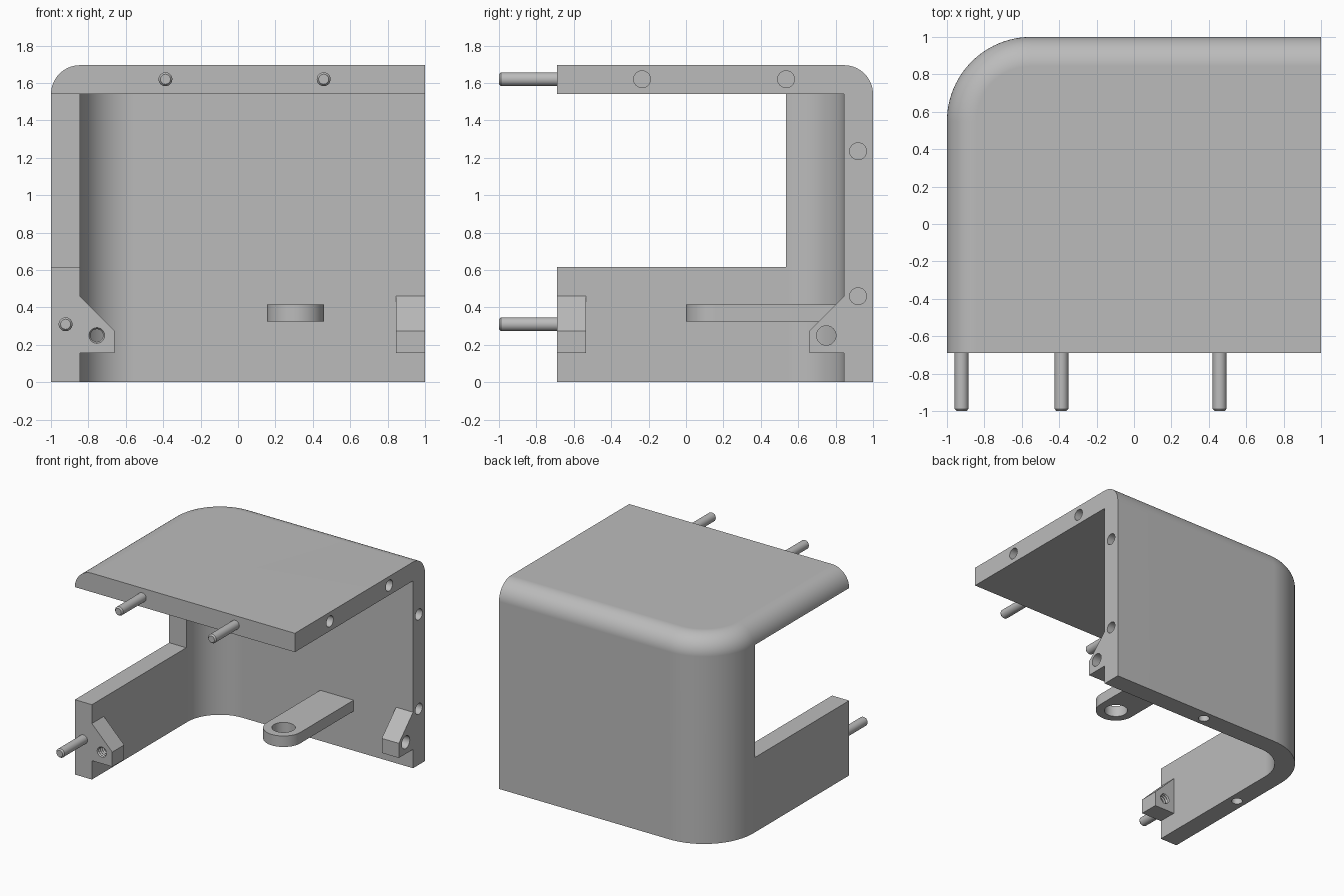
import bpy, bmesh, math
from mathutils import Vector

cube = bpy.data.objects.get("Cube")
if cube:
    bpy.data.objects.remove(cube, do_unlink=True)

grey = bpy.data.materials.new("plain grey")
grey.use_nodes = True
COLOUR = (0.5, 0.5, 0.5, 1)
grey.diffuse_color = COLOUR
grey.node_tree.nodes["Principled BSDF"].inputs["Base Color"].default_value = COLOUR

T = 0.155            # wall thickness, also the radius of the top edge
FRONT, TOP = -0.69, 1.695
ROOF = TOP - T
CORNER, R = 0.55, 0.45   # centre offset and radius of the vertical corner


def loft(name, rings):
    """Closed solid through a list of rings with equal point counts."""
    bm = bmesh.new()
    rows = [[bm.verts.new(p) for p in ring] for ring in rings]
    n = len(rows[0])
    for a, b in zip(rows, rows[1:]):
        for i in range(n):
            j = (i + 1) % n
            bm.faces.new((a[i], a[j], b[j], b[i]))
    bm.faces.new(rows[0][::-1])
    bm.faces.new(rows[-1])
    bmesh.ops.recalc_face_normals(bm, faces=bm.faces)
    mesh = bpy.data.meshes.new(name)
    bm.to_mesh(mesh)
    bm.free()
    mesh.materials.append(grey)
    ob = bpy.data.objects.new(name, mesh)
    bpy.context.collection.objects.link(ob)
    return ob


def prism(name, points, axis, lo, hi):
    """Extrude a 2D outline along an axis; the outline uses the other two axes in order."""
    def place(p, h):
        c = list(p)
        c.insert(axis, h)
        return Vector(c)
    return loft(name, [[place(p, h) for p in points] for h in (lo, hi)])


def lathe(name, axis, centre, profile, n=32):
    """Round solid along an axis from (radius, position) pairs."""
    rings = []
    for r, h in profile:
        ring = []
        for i in range(n):
            a = math.tau * i / n
            c = [centre[0] + r * math.cos(a), centre[1] + r * math.sin(a)]
            c.insert(axis, h)
            ring.append(Vector(c))
        rings.append(ring)
    return loft(name, rings)


def combine(target, other, operation):
    """Apply a boolean and remove the helper."""
    other.hide_render = True
    mod = target.modifiers.new("cut", 'BOOLEAN')
    mod.operation, mod.solver, mod.object = operation, 'EXACT', other
    bpy.context.view_layer.objects.active = target
    bpy.ops.object.modifier_apply(modifier=mod.name)
    bpy.data.objects.remove(other, do_unlink=True)


def plan(inset, right, front, steps=24):
    """Plan outline with one rounded back corner."""
    pts = [(right, front), (right, 1 - inset)]
    for i in range(steps + 1):
        a = math.pi / 2 * (1 + i / steps)
        pts.append((-CORNER + (R - inset) * math.cos(a), CORNER + (R - inset) * math.sin(a)))
    return pts + [(-1 + inset, front)]


# Outer housing with rounded top edge
levels = [(0, 0)]
for i in range(17):
    a = math.pi / 2 * i / 16
    levels.append((T * (1 - math.cos(a)), ROOF + T * math.sin(a)))
housing = loft("housing", [[Vector((x, y, z)) for x, y in plan(d, 1, FRONT)] for d, z in levels])

# Hollow interior and side window
combine(housing, prism("interior_cutter", plan(T, 1.3, -1.2), 2, -0.2, ROOF), 'DIFFERENCE')
window = [(-1.2, 0.615), (0.535, 0.615), (0.535, ROOF), (-1.2, ROOF)]
combine(housing, prism("window_cutter", window, 0, -1.2, -0.75), 'DIFFERENCE')

# Chamfered screw lugs on the two open ends
lug = [(0.03, 0.46), (0, 0.46), (-0.185, 0.275), (-0.185, T), (0.03, T)]
wall = 1 - T
combine(housing, prism("side_lug", [(-wall - u, z) for u, z in lug], 1, FRONT, FRONT + T), 'UNION')
combine(housing, prism("back_lug", [(wall + u, z) for u, z in lug], 0, wall, 1), 'UNION')

# Mounting tab with a round end
TAB_X, TAB_R = 0.3075, 0.1525
tab = [(TAB_X + TAB_R, 0.88), (TAB_X - TAB_R, 0.88)]
for i in range(25):
    a = math.pi * (1 + i / 24)
    tab.append((TAB_X + TAB_R * math.cos(a), TAB_R + TAB_R * math.sin(a)))
combine(housing, prism("tab", tab, 2, 0.325, 0.415), 'UNION')

# Tab hole and back lug hole
combine(housing, lathe("tab_hole", 2, (TAB_X, TAB_R), [(0.088, 0.2), (0.088, 0.5)]), 'DIFFERENCE')
combine(housing, lathe("lug_hole", 0, (0.75, 0.25), [(0.052, 0.7), (0.052, 1.1)]), 'DIFFERENCE')

# Threaded hole in the side lug
thread = [(0.042 if i % 2 else 0.034, FRONT - 0.011 + 0.011 * i) for i in range(18)]
combine(housing, lathe("thread_cutter", 1, (-0.755, 0.25), thread, 24), 'DIFFERENCE')

# Blind dowel sockets in the open side and the underside
for y, z in [(-0.235, 1.62), (0.535, 1.62), (0.92, 1.235), (0.92, 0.46)]:
    combine(housing, lathe("socket", 0, (y, z), [(0.045, 0.68), (0.045, 1.1)]), 'DIFFERENCE')
for x, y in [(0.08, 0.922), (-0.922, 0.12)]:
    combine(housing, lathe("socket", 2, (x, y), [(0.042, -0.1), (0.042, 0.31)]), 'DIFFERENCE')

# Dowel pins on the front
parts = [housing]
pins = {"roof_pin_right": (-0.388, 1.62), "roof_pin_left": (0.458, 1.62), "side_pin": (-0.922, 0.31)}
for name, centre in pins.items():
    parts.append(lathe(name, 1, centre, [(0.027, -1), (0.037, -0.988), (0.037, FRONT + 0.02)]))

# Smooth curves, crisp edges
for ob in parts:
    bpy.ops.object.select_all(action='DESELECT')
    ob.select_set(True)
    bpy.context.view_layer.objects.active = ob
    bpy.ops.object.shade_smooth_by_angle(angle=math.radians(30))
    weighted = ob.modifiers.new("weighted_normals", 'WEIGHTED_NORMAL')
    weighted.keep_sharp = True
